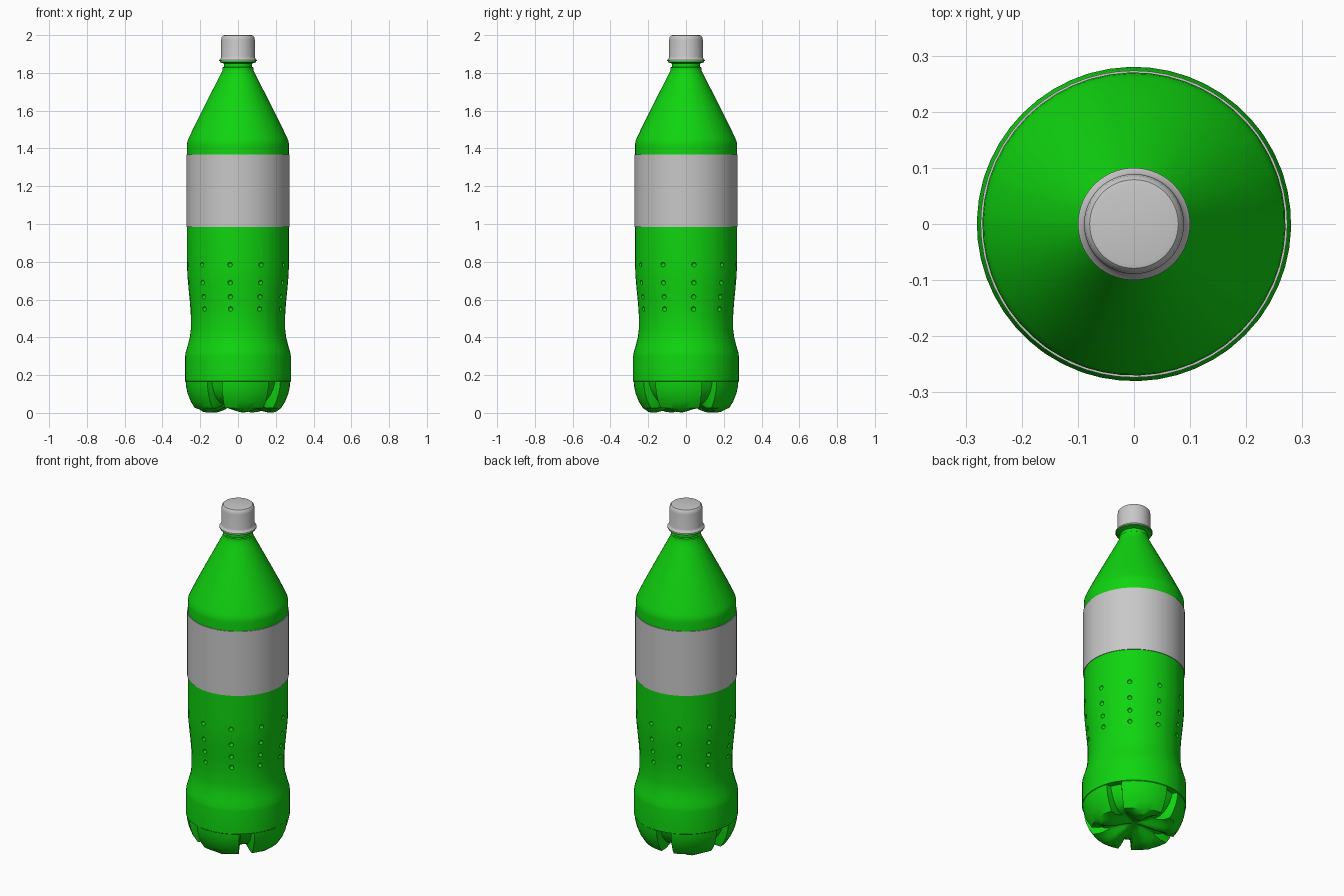
import bpy, bmesh, math
from mathutils import Vector

if "Cube" in bpy.data.objects:
    bpy.data.objects.remove(bpy.data.objects["Cube"])


def material(name, rgb):
    m = bpy.data.materials.new(name)
    m.use_nodes = True
    m.diffuse_color = (*rgb, 1)
    m.node_tree.nodes["Principled BSDF"].inputs["Base Color"].default_value = (*rgb, 1)
    return m


GREEN = material("bottle green", (0.005, 0.66, 0.005))
GREY = material("light grey", (0.58, 0.58, 0.58))


def finish(name, bm, mat):
    bmesh.ops.remove_doubles(bm, verts=bm.verts, dist=1e-5)
    bmesh.ops.recalc_face_normals(bm, faces=bm.faces)
    mesh = bpy.data.meshes.new(name)
    bm.to_mesh(mesh)
    bm.free()
    mesh.materials.append(mat)
    ob = bpy.data.objects.new(name, mesh)
    bpy.context.collection.objects.link(ob)
    return ob


def smooth(ob, degrees=32):
    bpy.ops.object.select_all(action='DESELECT')
    ob.select_set(True)
    bpy.context.view_layer.objects.active = ob
    bpy.ops.object.shade_smooth_by_angle(angle=math.radians(degrees))


def skin(name, rings, mat):
    """Bridge closed rings of points, one ring after another."""
    bm = bmesh.new()
    loops = [[bm.verts.new(p) for p in ring] for ring in rings]
    n = len(loops[0])
    for a, b in zip(loops, loops[1:]):
        for i in range(n):
            j = (i + 1) % n
            bm.faces.new((a[i], a[j], b[j], b[i]))
    return finish(name, bm, mat)


def at(angle, r, z):
    return Vector((r * math.cos(angle), r * math.sin(angle), z))


# Angles: five periods, each centred on a groove, with close pairs at its walls
half = [7, 9, 15, 22, 29]
offsets = [-o for o in reversed(half)] + [0] + half + [36]
columns = [(math.radians(-45 + 72 * k + o), abs(o)) for k in range(5) for o in offsets]

# Five-lobed base: each ring blends a foot profile into a groove profile
foot = [(0, .06), (.06, .04), (.12, .012), (.165, .001), (.2, .004), (.228, .025),
        (.25, .06), (.266, .1), (.275, .14), (.277, .165)]
groove = [(0, .06), (.05, .058), (.09, .055), (.13, .052), (.165, .055), (.195, .07),
          (.218, .095), (.233, .12), (.243, .145), (.249, .165)]
rings = []
for i, (f, g) in enumerate(zip(foot, groove)):
    ring = []
    for angle, off in columns:
        sharp = 1.0 if off < 8 else 0.0
        soft = math.cos(math.radians(off * 2.5)) ** 2
        w = soft if i < 4 else (sharp + soft) / 2 if i == 4 else sharp
        ring.append(at(angle, f[0] + (g[0] - f[0]) * w, f[1] + (g[1] - f[1]) * w))
    rings.append(ring)

# Body: grip waist, straight wall, shoulder cone and neck
body = [(.28, .168), (.28, .3), (.277, .32), (.268, .35), (.255, .4), (.25, .44),
        (.25, .52), (.254, .58), (.262, .66), (.268, .73), (.27, .79), (.27, .98),
        (.27, 1.37), (.27, 1.42), (.268, 1.437), (.26, 1.457), (.225, 1.53),
        (.18, 1.62), (.13, 1.718), (.1, 1.777), (.084, 1.808), (.081, 1.82),
        (.081, 1.828), (.075, 1.832), (.075, 1.85), (.096, 1.856), (.096, 1.863),
        (.07, 1.863), (0, 1.863)]
rings += [[at(a, r, z) for a, _ in columns] for r, z in body]
bottle = skin("bottle_body", rings, GREEN)

# Small round dimples in ten columns around the grip
bm = bmesh.new()
for z, r in ((.785, .27), (.69, .265), (.615, .258), (.55, .252)):
    for k in range(10):
        ball = bmesh.ops.create_icosphere(bm, subdivisions=2, radius=.013)
        bmesh.ops.translate(bm, verts=ball["verts"],
                            vec=at(math.radians(-63 + 36 * k), r, z))
cutter = finish("dimple_cutter", bm, GREEN)
cut = bottle.modifiers.new("dimples", 'BOOLEAN')
cut.operation = 'DIFFERENCE'
cut.solver = 'EXACT'
cut.object = cutter
bpy.ops.object.select_all(action='DESELECT')
bottle.select_set(True)
bpy.context.view_layer.objects.active = bottle
bpy.ops.object.modifier_apply(modifier=cut.name)
bpy.data.objects.remove(cutter)
smooth(bottle)


def lathe(name, profile, mat, sides=60):
    turn = [2 * math.pi * i / sides for i in range(sides)]
    ob = skin(name, [[at(a, r, z) for a in turn] for r, z in profile], mat)
    smooth(ob)
    return ob


# Wrap-around label
lathe("label", [(.268, .985), (.2735, .985), (.2735, 1.367), (.268, 1.367)], GREY)

# Screw cap with a flared skirt and a rounded top
lathe("cap", [(0, 1.862), (.1, 1.862), (.1, 1.868), (.091, 1.878), (.089, 1.885),
              (.089, 1.975), (.086, 1.99), (.079, 1.998), (.07, 2), (0, 2)], GREY)
